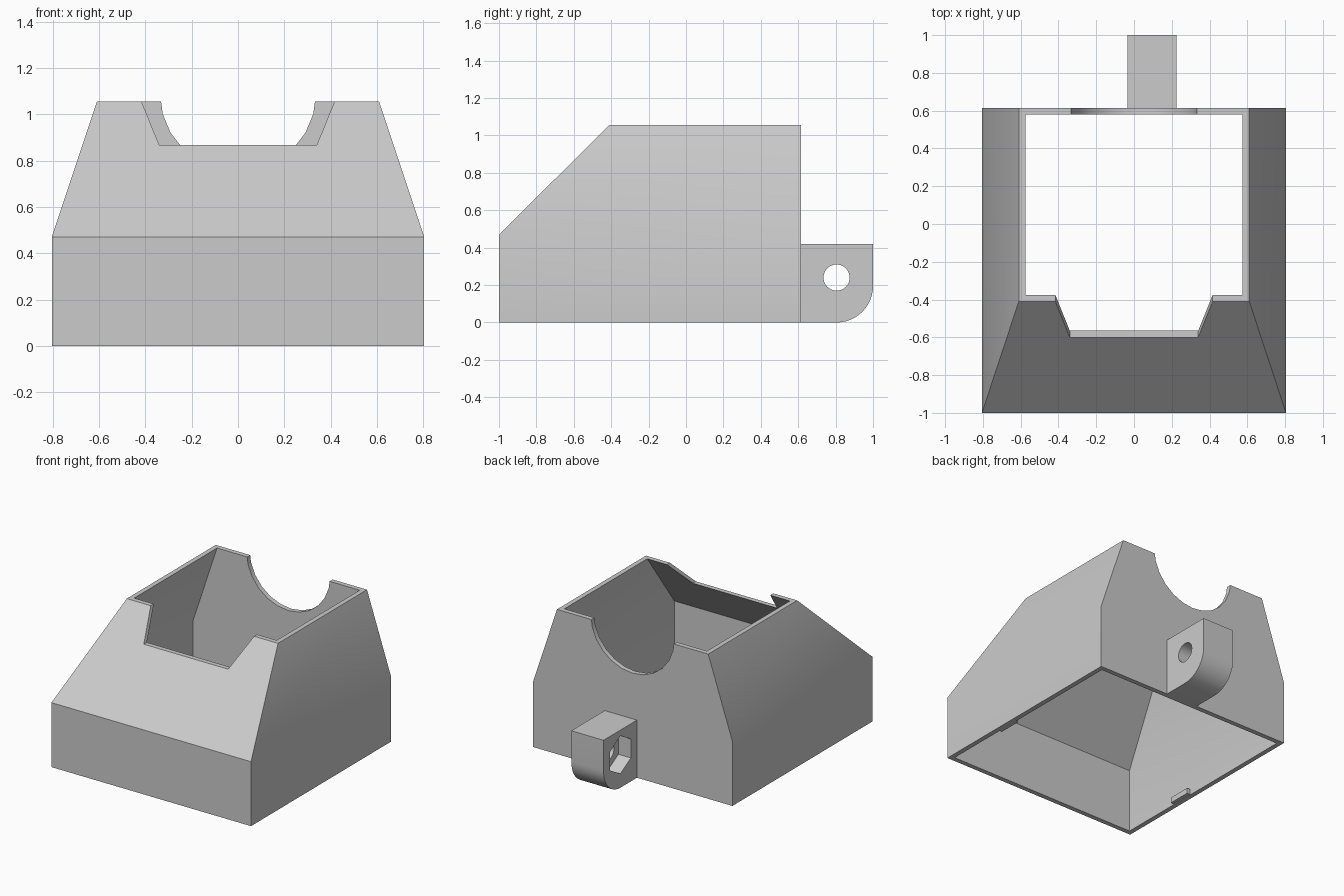
import bpy, bmesh
from math import cos, sin, pi, radians

if "Cube" in bpy.data.objects:
    bpy.data.objects.remove(bpy.data.objects["Cube"], do_unlink=True)

grey = bpy.data.materials.new("light_grey_plastic")
grey.use_nodes = True
COLOUR = (0.6, 0.6, 0.6, 1)
grey.diffuse_color = COLOUR
grey.node_tree.nodes["Principled BSDF"].inputs["Base Color"].default_value = COLOUR

WALL = 0.035
BACK = 0.615


def make_object(name, bm):
    bmesh.ops.recalc_face_normals(bm, faces=bm.faces)
    mesh = bpy.data.meshes.new(name)
    bm.to_mesh(mesh)
    bm.free()
    mesh.materials.append(grey)
    obj = bpy.data.objects.new(name, mesh)
    bpy.context.collection.objects.link(obj)
    return obj


def prism(name, profile, axis, lo, hi):
    """Extrude a 2D profile along x (profile is y, z) or y (profile is x, z)."""
    bm = bmesh.new()
    place = (lambda a, b, d: (d, a, b)) if axis == "x" else (lambda a, b, d: (a, d, b))
    ends = [[bm.verts.new(place(a, b, d)) for a, b in profile] for d in (lo, hi)]
    for ring in ends:
        bm.faces.new(ring)
    n = len(profile)
    for i in range(n):
        j = (i + 1) % n
        bm.faces.new((ends[0][i], ends[0][j], ends[1][j], ends[1][i]))
    return make_object(name, bm)


def arc(cx, cz, r, start, end, steps):
    angles = [radians(start + (end - start) * i / steps) for i in range(steps + 1)]
    return [(cx + r * cos(a), cz + r * sin(a)) for a in angles]


def select_only(obj):
    bpy.ops.object.select_all(action="DESELECT")
    obj.select_set(True)
    bpy.context.view_layer.objects.active = obj


def cut(obj, cutter):
    cutter.hide_render = True
    mod = obj.modifiers.new("cut", "BOOLEAN")
    mod.operation, mod.solver, mod.object = "DIFFERENCE", "EXACT", cutter
    select_only(obj)
    bpy.ops.object.modifier_apply(modifier=mod.name)
    bpy.data.objects.remove(cutter, do_unlink=True)


def smooth(obj):
    select_only(obj)
    bpy.ops.object.shade_smooth_by_angle(angle=radians(30))


# Housing: open tapered shell, each level is (half width, front y, z)
levels = [(0.805, -1.0, 0), (0.805, -1.0, 0.47), (0.61, -0.41, 1.055)]
bm = bmesh.new()


def ring(half, front, z, inset):
    x, f, b = half - inset, front + inset, BACK - inset
    return [bm.verts.new((px, py, z)) for px, py in ((-x, f), (x, f), (x, b), (-x, b))]


outer = [ring(*lv, 0) for lv in levels]
inner = [ring(*lv, WALL) for lv in levels]
loops = outer + inner[::-1]
for k, low in enumerate(loops):
    high = loops[(k + 1) % len(loops)]
    for i in range(4):
        j = (i + 1) % 4
        bm.faces.new((low[i], low[j], high[j], high[i]))
# Merge the flat back wall panels
bmesh.ops.dissolve_limit(bm, angle_limit=radians(1), verts=bm.verts, edges=bm.edges)
housing = make_object("housing", bm)

# Trapezoid notch in the sloped front
cut(housing, prism("front_notch", [(-0.34, 0.867), (0.34, 0.867), (0.476, 1.2), (-0.476, 1.2)],
                   "y", -1.1, 0.2))
# Round notch in the back wall
cut(housing, prism("back_notch", arc(0, 1.09, 0.337, 0, 345, 23), "y", 0.4, 0.8))
smooth(housing)

# Mounting lug with rounded lower corner, bolt hole and hexagonal nut pocket
LUG_Y, LUG_Z = 0.805, 0.24
lug_profile = [(0.6, 0), *arc(LUG_Y, 0.195, 0.195, -90, 0, 12), (1.0, 0.42), (0.6, 0.42)]
lug = prism("mounting_lug", lug_profile, "x", -0.035, 0.225)
cut(lug, prism("bolt_hole", arc(LUG_Y, LUG_Z, 0.07, 0, 348.75, 31), "x", -0.2, 0.4))
cut(lug, prism("nut_pocket", arc(LUG_Y, LUG_Z, 0.138, 30, 330, 5), "x", -0.2, 0.065))
smooth(lug)

# Small snap tabs inside the lower rim
for side, label in ((1, "left"), (-1, "right")):
    a, b = sorted((side * 0.745, side * 0.785))
    prism(label + "_snap_tab", [(-0.5, 0.005), (-0.33, 0.005), (-0.33, 0.045), (-0.5, 0.045)],
          "x", a, b)
